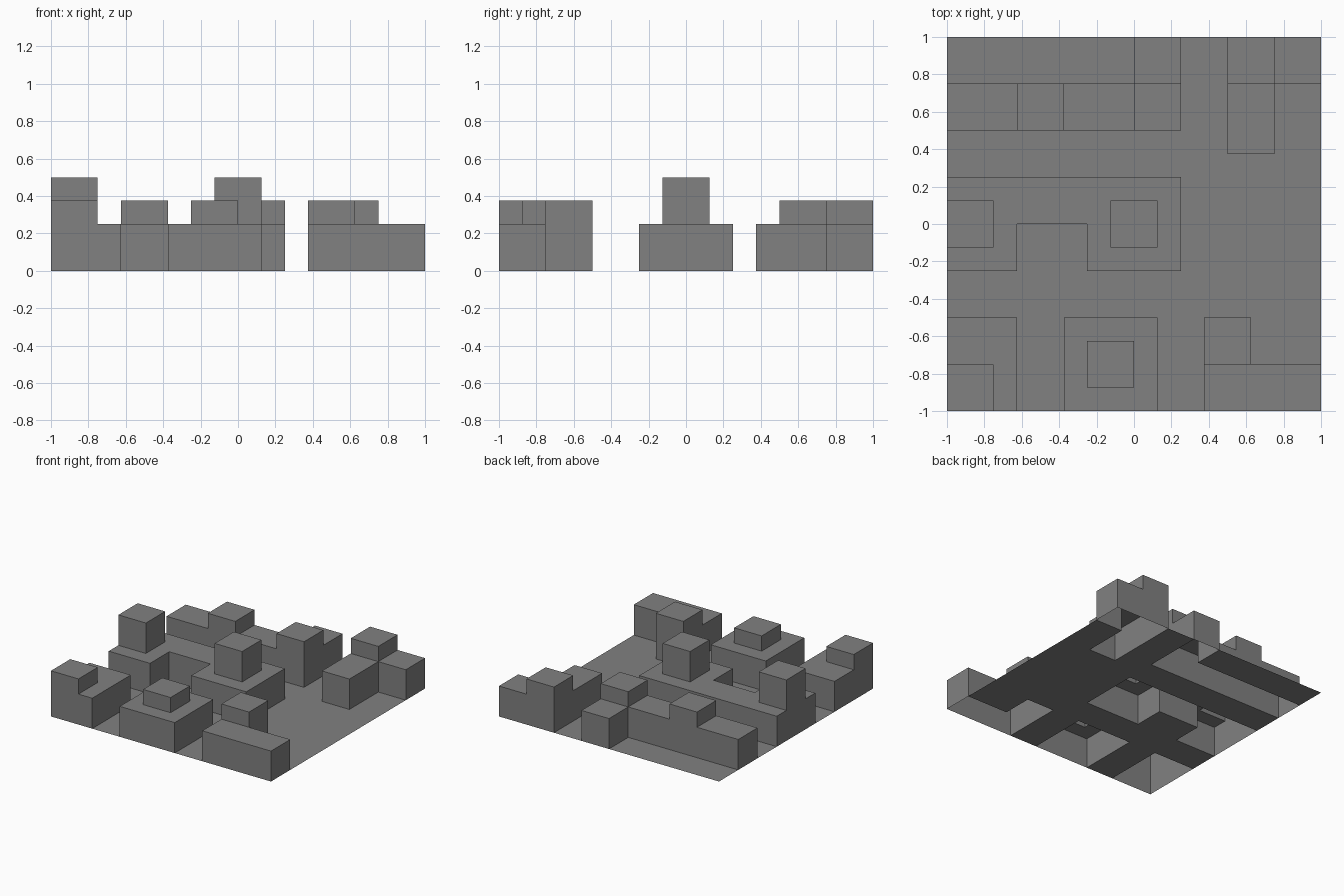
import bpy, bmesh

if "Cube" in bpy.data.objects:
    bpy.data.objects.remove(bpy.data.objects["Cube"])

U = 0.125   # grid unit
N = 16      # ground is N x N units

mat = bpy.data.materials.new("plain grey")
mat.diffuse_color = (0.22, 0.22, 0.22, 1)
mat.use_nodes = True
mat.node_tree.nodes["Principled BSDF"].inputs["Base Color"].default_value = mat.diffuse_color

# Each block: (x0, x1, y0, y1, height) in grid units from the front left corner;
# later rectangles rise above earlier ones.
BLOCKS = {
    "front_left_block": [(0, 3, 0, 4, 2), (0, 2, 0, 2, 3)],
    "front_middle_block": [(5, 9, 0, 4, 2), (6, 8, 1, 3, 3)],
    "front_right_block": [(11, 16, 0, 2, 2), (11, 13, 2, 4, 3)],
    "central_block": [(0, 10, 8, 10, 2), (0, 3, 6, 8, 2), (6, 10, 6, 8, 2),
                      (0, 2, 7, 9, 4), (7, 9, 7, 9, 4)],
    "back_left_block": [(0, 10, 12, 14, 2), (8, 10, 14, 16, 2),
                        (3, 5, 12, 14, 3), (8, 10, 12, 14, 3)],
    "back_right_block": [(12, 14, 11, 16, 2), (14, 16, 14, 16, 2),
                         (12, 14, 14, 16, 3)],
}


def cells(rects):
    """Height of every grid cell covered by the rectangles."""
    return {(x, y): h for x0, x1, y0, y1, h in rects
            for x in range(x0, x1) for y in range(y0, y1)}


def shell(name, heights):
    """Open-bottomed surface: a top per cell and a wall at each step down."""
    bm = bmesh.new()

    def quad(points):
        bm.faces.new([bm.verts.new((x * U - 1, y * U - 1, z * U))
                      for x, y, z in points])

    sides = [(0, -1), (1, 0), (0, 1), (-1, 0)]
    for (x, y), h in heights.items():
        c = [(x, y), (x + 1, y), (x + 1, y + 1), (x, y + 1)]
        quad([(*p, h) for p in c])
        for k, (dx, dy) in enumerate(sides):
            a, b = c[k], c[(k + 1) % 4]
            for z in range(heights.get((x + dx, y + dy), 0), h):
                quad([(*a, z), (*b, z), (*b, z + 1), (*a, z + 1)])
    bmesh.ops.remove_doubles(bm, verts=bm.verts, dist=1e-4)
    mesh = bpy.data.meshes.new(name)
    bm.to_mesh(mesh)
    bm.free()
    mesh.materials.append(mat)
    bpy.context.collection.objects.link(bpy.data.objects.new(name, mesh))


# Raised blocks
covered = set()
for name, rects in BLOCKS.items():
    heights = cells(rects)
    covered |= set(heights)
    shell(name, heights)

# Ground sheet, open beneath the blocks
shell("ground_sheet", {(x, y): 0 for x in range(N) for y in range(N)
                       if (x, y) not in covered})
